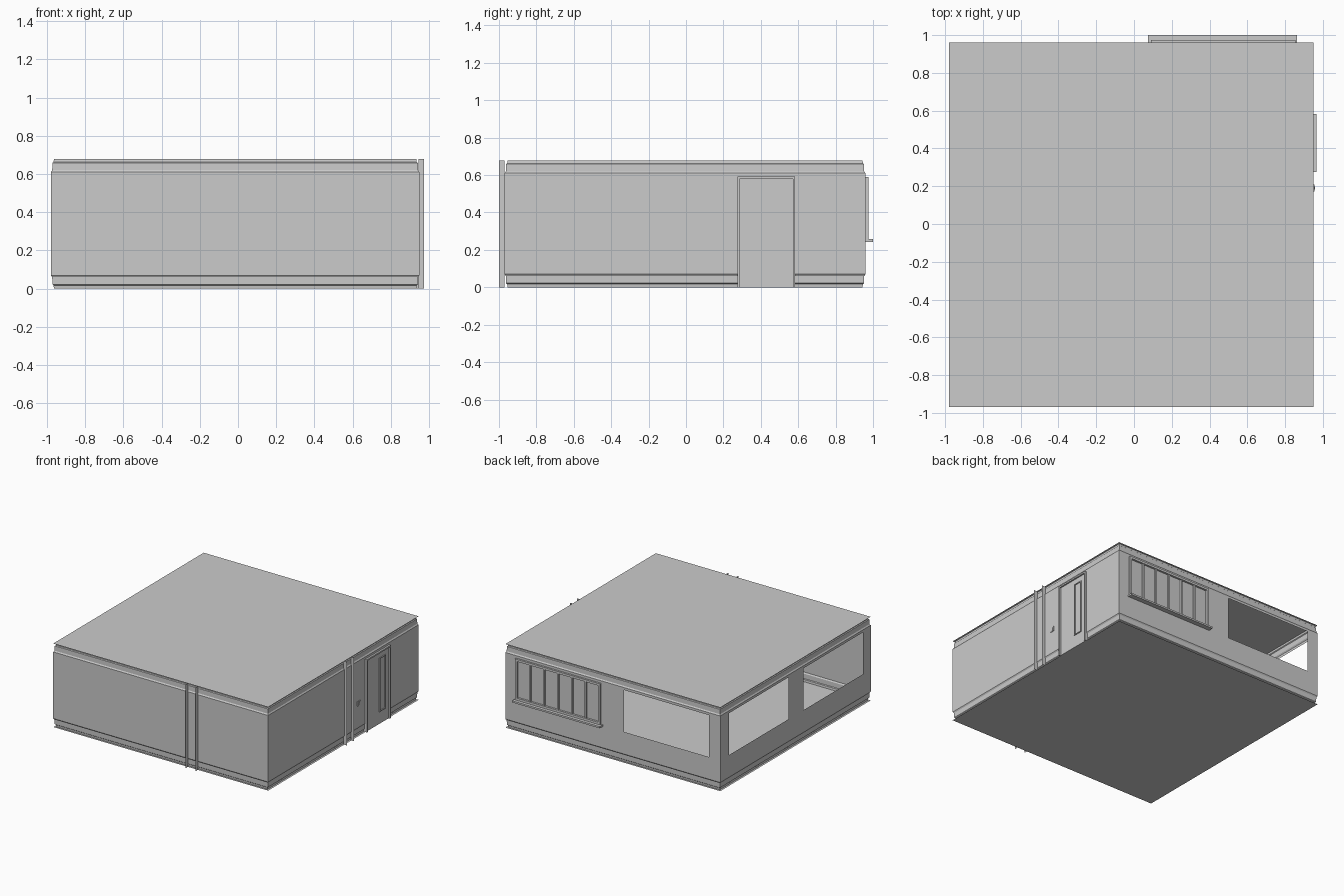
import bpy, bmesh

if "Cube" in bpy.data.objects:
    bpy.data.objects.remove(bpy.data.objects["Cube"])

X0, X1, Y0, Y1, H = -0.98, 0.95, -0.97, 0.96, 0.678
ZB, ZT = 0.07, 0.61          # flat wall range between skirting and cornice


def finish(bm, name):
    me = bpy.data.meshes.new(name)
    bm.to_mesh(me)
    bm.free()
    ob = bpy.data.objects.new(name, me)
    bpy.context.collection.objects.link(ob)
    return ob


def sheet(name, place, us, vs, holes=()):
    """Single-sided grid sheet; cells whose centre lies in a hole are left open."""
    us = sorted(set(us) | {u for h in holes for u in h[:2]})
    vs = sorted(set(vs) | {v for h in holes for v in h[2:]})
    bm = bmesh.new()
    g = [[bm.verts.new(place(u, v)) for v in vs] for u in us]
    for i in range(len(us) - 1):
        for j in range(len(vs) - 1):
            cu, cv = (us[i] + us[i + 1]) / 2, (vs[j] + vs[j + 1]) / 2
            if not any(a < cu < b and c < cv < d for a, b, c, d in holes):
                bm.faces.new((g[i][j], g[i + 1][j], g[i + 1][j + 1], g[i][j + 1]))
    return finish(bm, name)


def boxes(name, items):
    """Join several boxes (x0, x1, y0, y1, z0, z1) into one object."""
    bm = bmesh.new()
    for x0, x1, y0, y1, z0, z1 in items:
        vs = bmesh.ops.create_cube(bm, size=1)['verts']
        for v in vs:
            v.co = ((x0 + x1) / 2 + v.co.x * (x1 - x0),
                    (y0 + y1) / 2 + v.co.y * (y1 - y0),
                    (z0 + z1) / 2 + v.co.z * (z1 - z0))
    return finish(bm, name)


def moulding(name, profile):
    """Loft a moulding round the room from (inset, z) pairs."""
    bm = bmesh.new()
    loops = [[bm.verts.new(p) for p in ((X0 + o, Y0 + o, z), (X1 - o, Y0 + o, z),
                                        (X1 - o, Y1 - o, z), (X0 + o, Y1 - o, z))]
             for o, z in profile]
    for a, b in zip(loops, loops[1:]):
        for i in range(4):
            j = (i + 1) % 4
            bm.faces.new((a[i], a[j], b[j], b[i]))
    return finish(bm, name)


# floor and ceiling
sheet("floor", lambda u, v: (v, u, 0), [Y0, Y1], [X0, X1])
sheet("ceiling", lambda u, v: (u, v, H), [X0, X1], [Y0, Y1])

# walls with window openings
sheet("front_wall", lambda u, v: (u, Y0, v), [X0, X1], [ZB, ZT])
sheet("right_wall", lambda u, v: (X1, u, v), [Y0, Y1], [ZB, ZT])
sheet("back_wall", lambda u, v: (-u, Y1, v), [-X1, -X0], [ZB, ZT],
      [(-0.855, -0.09, 0.25, 0.59), (0.115, 0.88, 0.25, 0.59)])
sheet("left_wall", lambda u, v: (X0, -u, v), [-Y1, -Y0], [ZB, ZT],
      [(-0.845, -0.085, 0.25, 0.59), (0.108, 0.868, 0.25, 0.59)])

# skirting and cornice, stepping inwards
moulding("skirting", [(0, ZB), (0.007, 0.06), (0.008, 0.022), (0.014, 0.017), (0.016, 0)][::-1])
moulding("cornice", [(0, ZT), (0.007, 0.62), (0.008, 0.658), (0.014, 0.663), (0.016, H)])

# thin upright fins on the front and right walls
for i, x in enumerate((0.228, 0.318)):
    sheet(f"front_fin_{i}", lambda u, v: (x, u, v), [-1.0, Y0], [0, H])
for i, y in enumerate((0.006, 0.098)):
    sheet(f"right_fin_{i}", lambda u, v: (u, y, v), [X1 - 0.005, 0.975], [0, H])

# door: panel, surround, narrow glazing bead
boxes("door_panel", [(0.94, 0.953, 0.287, 0.571, 0, 0.58)])
boxes("door_frame", [(0.935, 0.965, 0.275, 0.287, 0, 0.592),
                     (0.935, 0.965, 0.571, 0.583, 0, 0.592),
                     (0.935, 0.965, 0.287, 0.571, 0.58, 0.592)])
boxes("door_glazing_bead", [(0.95, 0.96, 0.448, 0.455, 0.10, 0.536),
                            (0.95, 0.96, 0.521, 0.528, 0.10, 0.536),
                            (0.95, 0.96, 0.455, 0.521, 0.10, 0.107),
                            (0.95, 0.96, 0.455, 0.521, 0.529, 0.536)])

# light switch
boxes("switch_plate", [(0.948, 0.955, 0.172, 0.208, 0.25, 0.286)])
boxes("switch_rocker", [(0.955, 0.957, 0.182, 0.198, 0.258, 0.278)])

# glazed back window: pane, frame, six-light mullions, sill
wx0, wx1, wz0, wz1 = 0.09, 0.855, 0.257, 0.59
boxes("window_glass", [(wx0, wx1, 0.955, 0.959, wz0, wz1)])
boxes("window_frame", [(wx0, wx0 + 0.018, 0.95, 0.975, wz0, wz1),
                       (wx1 - 0.018, wx1, 0.95, 0.975, wz0, wz1),
                       (wx0, wx1, 0.95, 0.975, wz1 - 0.018, wz1),
                       (wx0, wx1, 0.95, 0.975, wz0, wz0 + 0.018)])
step = (wx1 - wx0 - 0.018) / 6
boxes("window_mullions", [(wx0 + 0.009 + step * i - 0.007, wx0 + 0.009 + step * i + 0.007,
                           0.952, 0.971, wz0 + 0.018, wz1 - 0.018) for i in range(1, 6)])
boxes("window_sill", [(0.075, 0.862, 0.95, 1.0, 0.243, 0.257)])
